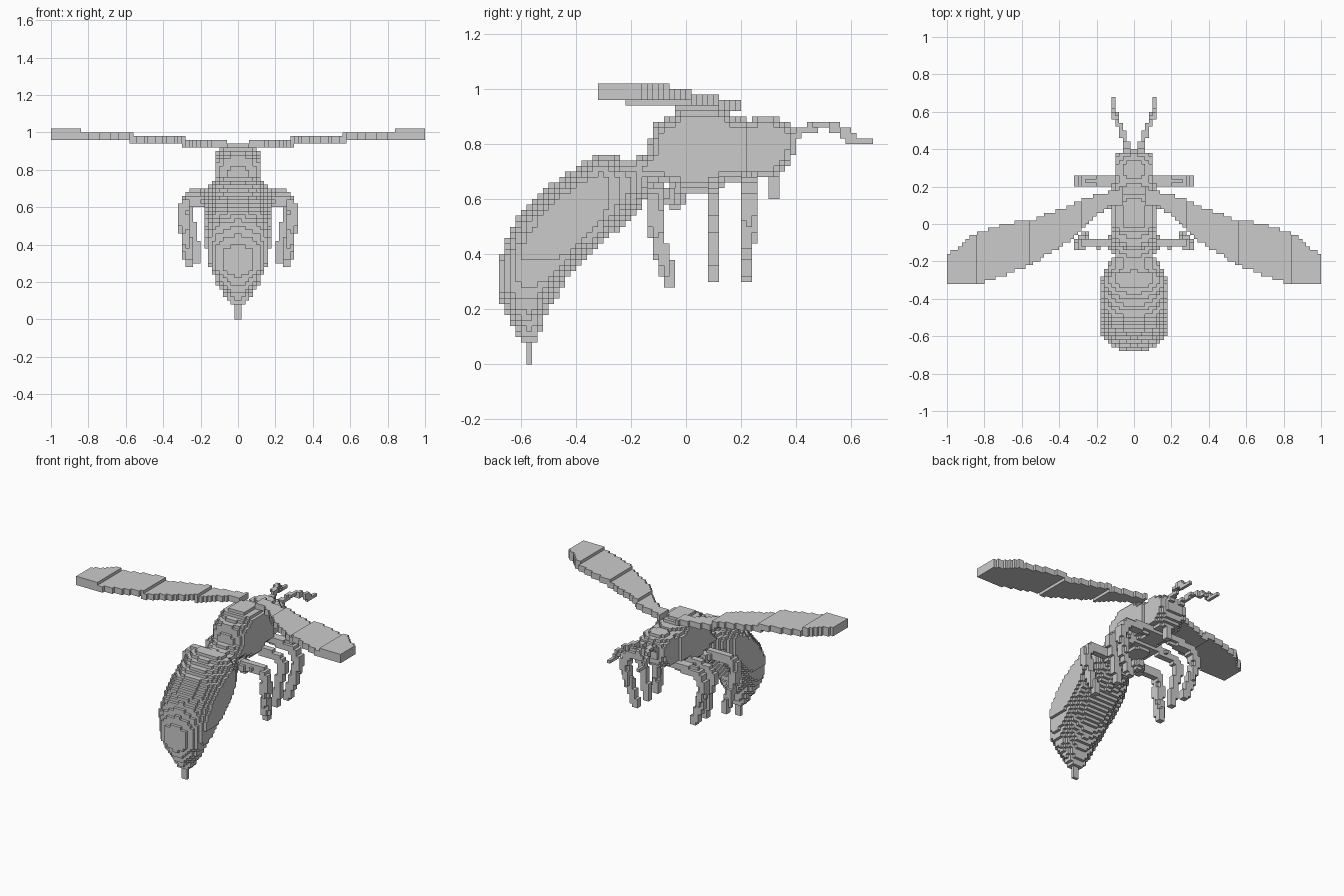
import bpy
from math import sqrt
from mathutils import Vector

if "Cube" in bpy.data.objects:
    bpy.data.objects.remove(bpy.data.objects["Cube"])

V = 0.02  # block size


def lerp(table, v):
    if v <= table[0][0]:
        return table[0][1]
    for (a, fa), (b, fb) in zip(table, table[1:]):
        if v <= b:
            return fa + (fb - fa) * (v - a) / (b - a)
    return table[-1][1]


def seg_dist(p, a, b):
    d = b - a
    t = max(0.0, min(1.0, (p - a).dot(d) / max(d.dot(d), 1e-9)))
    return (p - a - d * t).length


def edge_depth(poly, u, v):
    """Distance inside a polygon, or -1 outside."""
    inside = False
    best = 9.0
    p = Vector((u, v))
    for i in range(len(poly)):
        a, b = Vector(poly[i - 1]), Vector(poly[i])
        best = min(best, seg_dist(p, a, b))
        if (a.y > v) != (b.y > v) and u < (b.x - a.x) * (v - a.y) / (b.y - a.y) + a.x:
            inside = not inside
    return best if inside else -1.0


def cells(lo, hi):
    return range(round(lo / V), round(hi / V))


def mid(i):
    return (i + 0.5) * V


def lofted(profile, width, depth):
    """Side profile thickened in x, rounded towards its outline."""
    out = set()
    for j in cells(-0.7, 0.7):
        for k in cells(0, 1.04):
            y, z = mid(j), mid(k)
            d = edge_depth(profile, y, z)
            if d < 0:
                continue
            r = max(0.0, 1 - d / depth)
            w = max(0.022, width(y, z) * sqrt(1 - r * r))
            for i in cells(0, 0.2):
                if mid(i) < w:
                    out |= {(i, j, k), (-1 - i, j, k)}
    return out


def tube(path):
    """Blocks close to a path of (x, y, z, radius)."""
    out = set()
    for a, b in zip(path, path[1:]):
        pa, pb, r = Vector(a[:3]), Vector(b[:3]), a[3]
        lo = [min(s, t) - 0.06 for s, t in zip(pa, pb)]
        hi = [max(s, t) + 0.06 for s, t in zip(pa, pb)]
        for i in cells(lo[0], hi[0]):
            for j in cells(lo[1], hi[1]):
                for k in cells(lo[2], hi[2]):
                    if seg_dist(Vector((mid(i), mid(j), mid(k))), pa, pb) < r:
                        out.add((i, j, k))
    return out


def box(x0, x1, y0, y1, z0, z1):
    return {(i, j, k) for i in cells(x0, x1) for j in cells(y0, y1) for k in cells(z0, z1)}


parts = {}


def pair(name, blocks):
    parts["right_" + name] = blocks
    parts["left_" + name] = {(-1 - i, j, k) for i, j, k in blocks}


# abdomen and stinger
abdomen = [(-.12, .74), (-.24, .74), (-.26, .765), (-.32, .765), (-.44, .69), (-.50, .65),
           (-.56, .59), (-.62, .52), (-.66, .43), (-.682, .36), (-.682, .26), (-.66, .20),
           (-.62, .12), (-.60, .08), (-.54, .08), (-.50, .20), (-.42, .33), (-.30, .44),
           (-.16, .58), (-.12, .66)]
by_z = [(.08, .07), (.2, .12), (.3, .155), (.42, .18)]
by_y = [(-.32, .18), (-.26, .165), (-.2, .13), (-.14, .11)]
parts["abdomen"] = lofted(abdomen, lambda y, z: min(lerp(by_z, z), lerp(by_y, y)), 0.09)
parts["stinger"] = box(-.02, .02, -.58, -.56, 0, .10)

# thorax and head
thorax = [(-.20, .68), (-.20, .74), (-.14, .77), (-.12, .87), (-.06, .90), (-.02, .94),
          (.12, .94), (.18, .90), (.26, .88), (.26, .66), (.14, .66), (.08, .62),
          (-.02, .62), (-.06, .65)]
parts["thorax"] = lofted(thorax, lambda y, z: .122, 0.06)
head = [(.22, .68), (.22, .88), (.26, .902), (.32, .902), (.36, .88), (.402, .84),
        (.402, .78), (.38, .73), (.35, .69), (.30, .68)]
parts["head"] = lofted(head, lambda y, z: .11, 0.06)
parts["mouth"] = box(-.02, .02, .30, .34, .60, .70)

# wings
outline = [(.06, .20), (.16, .165), (.26, .14), (.34, .095), (.46, .06), (.54, .025),
           (.70, 0), (.82, -.04), (.90, -.08), (.94, -.14), (1.01, -.16), (1.01, -.32),
           (.84, -.32), (.68, -.27), (.54, -.21), (.40, -.13), (.28, -.04), (.20, .05),
           (.12, .10), (.06, .10)]
wing = set()
for i in cells(.06, 1.0):
    for j in cells(-.34, .22):
        if edge_depth(outline, mid(i), mid(j)) >= 0:
            top = .95 + .072 * mid(i)
            thick = .055 if mid(i) > .84 else .042
            wing |= {(i, j, k) for k in cells(.88, 1.04) if top - thick < mid(k) < top}
pair("wing", wing)

# legs
pair("rear_leg", tube([(.06, -.04, .60, .036), (.12, -.10, .62, .03), (.26, -.10, .64, .03),
                       (.30, -.12, .58, .03), (.28, -.10, .46, .027), (.26, -.06, .30, .022),
                       (.26, -.06, .30, .022)]))
pair("middle_leg", tube([(.08, .10, .66, .03), (.22, .10, .64, .027), (.28, .10, .60, .027),
                         (.24, .10, .46, .027), (.22, .10, .32, .022)]))
pair("front_leg", tube([(.08, .23, .68, .03), (.26, .23, .66, .031), (.30, .23, .58, .03),
                        (.26, .22, .42, .027), (.22, .22, .32, .022)]))

# antennae
pair("antenna", tube([(.03, .39, .83, .017), (.05, .45, .86, .017), (.07, .51, .87, .017),
                      (.10, .57, .85, .017), (.11, .61, .81, .016), (.11, .67, .81, .016)]))

# skin every part with outward block faces only
owner = {}
for name, blocks in parts.items():
    for c in blocks:
        owner.setdefault(c, name)
SIDES = []
for ax in range(3):
    u, v = (ax + 1) % 3, (ax + 2) % 3
    for s in (0, 1):
        step = [0, 0, 0]
        step[ax] = 2 * s - 1
        loop = []
        for cu, cv in ((0, 0), (1, 0), (1, 1), (0, 1)):
            q = [0, 0, 0]
            q[ax], q[u], q[v] = s, cu, cv
            loop.append(q)
        SIDES.append((step, loop if s else loop[::-1]))

for name, blocks in parts.items():
    verts, faces = {}, []
    for c in sorted(blocks):
        if owner[c] != name:
            continue
        for step, loop in SIDES:
            if tuple(a + b for a, b in zip(c, step)) in owner:
                continue
            faces.append([verts.setdefault(tuple(a + b for a, b in zip(c, q)), len(verts))
                          for q in loop])
    mesh = bpy.data.meshes.new(name)
    mesh.from_pydata([tuple(a * V for a in p) for p in verts], [], faces)
    mesh.update()
    bpy.context.collection.objects.link(bpy.data.objects.new(name, mesh))
